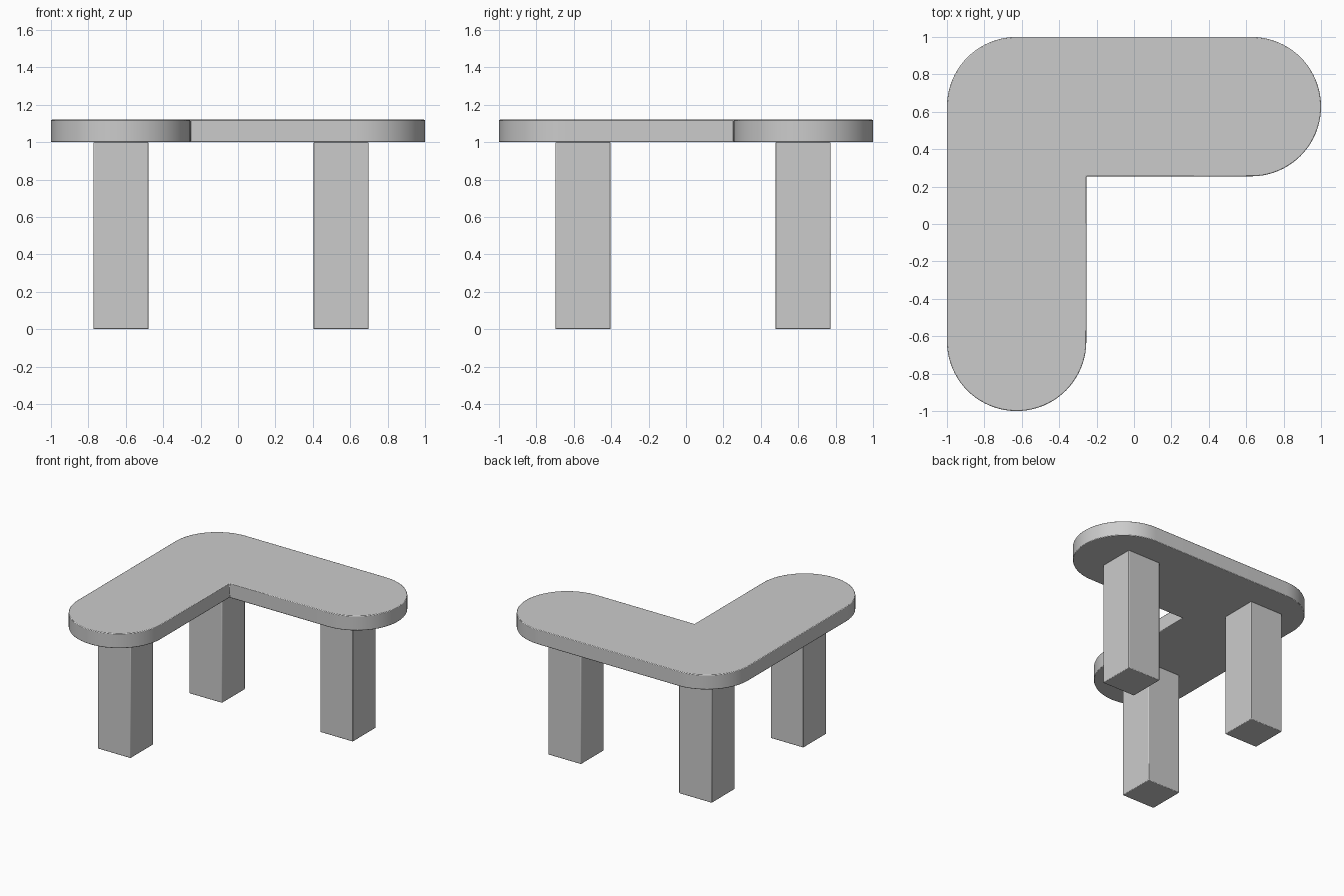
import bpy, bmesh
from math import cos, sin, pi

if "Cube" in bpy.data.objects:
    bpy.data.objects.remove(bpy.data.objects["Cube"])

R = 0.3725          # half the arm width
C = 1 - R           # centre line of the arms
INNER = 1 - 2 * R   # inner corner
EDGE = 0.005        # small softened edge


def arc(cx, cy, start, end, steps):
    return [(cx + R * cos(start + (end - start) * i / steps),
             cy + R * sin(start + (end - start) * i / steps)) for i in range(steps + 1)]


def prism(name, outline, z0, z1):
    """Extrude a counter-clockwise outline and soften its sharp edges."""
    mesh = bpy.data.meshes.new(name)
    obj = bpy.data.objects.new(name, mesh)
    bpy.context.collection.objects.link(obj)
    bm = bmesh.new()
    base = bm.faces.new([bm.verts.new((x, y, z0)) for x, y in outline])
    top = bmesh.ops.extrude_face_region(bm, geom=[base], use_keep_orig=True)
    verts = [g for g in top["geom"] if isinstance(g, bmesh.types.BMVert)]
    bmesh.ops.translate(bm, vec=(0, 0, z1 - z0), verts=verts)
    bmesh.ops.recalc_face_normals(bm, faces=bm.faces)
    bm.to_mesh(mesh)
    bm.free()
    bevel = obj.modifiers.new("soft_edge", 'BEVEL')
    bevel.width = EDGE
    bevel.segments = 2
    bevel.limit_method = 'ANGLE'
    bpy.ops.object.select_all(action='DESELECT')
    obj.select_set(True)
    bpy.context.view_layer.objects.active = obj
    bpy.ops.object.shade_smooth_by_angle()
    return obj


# L-shaped top: rounded right end, rounded outer corner, rounded front end, sharp inner corner
outline = (arc(C, C, -pi / 2, pi / 2, 40)
           + arc(-C, C, pi / 2, pi, 20)
           + arc(-C, -C, pi, 2 * pi, 40)
           + [(-INNER, INNER)])
prism("table_top", outline, 1.0, 1.12)

# Three square legs
H = 0.1475
for name, x, y in (("corner_leg", -0.625, 0.625),
                   ("front_leg", -0.625, -0.55),
                   ("right_leg", 0.55, 0.625)):
    prism(name, [(x - H, y - H), (x + H, y - H), (x + H, y + H), (x - H, y + H)], 0, 1.0)
